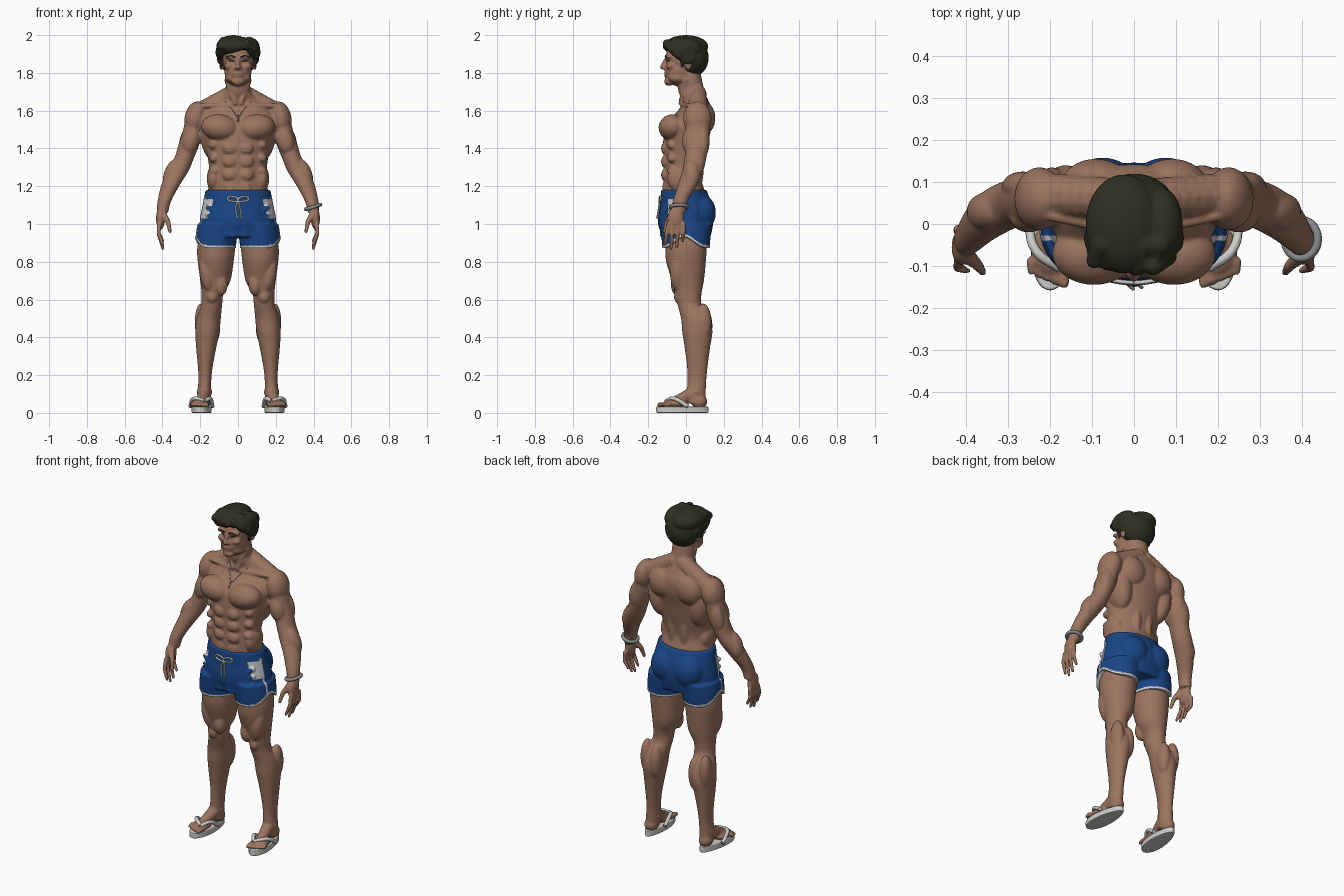
import bpy
import bmesh
import math
from mathutils import Vector, Matrix
from mathutils.bvhtree import BVHTree

default_cube = bpy.data.objects.get("Cube")
if default_cube:
    bpy.data.objects.remove(default_cube)


def material(name, colour):
    mat = bpy.data.materials.new(name)
    mat.use_nodes = True
    mat.diffuse_color = (*colour, 1)
    mat.node_tree.nodes["Principled BSDF"].inputs["Base Color"].default_value = (*colour, 1)
    return mat


skin = material("tan skin", (.33, .175, .115))
hair_brown = material("dark hair", (.028, .028, .015))
blue = material("shorts blue", (.01, .06, .24))
white = material("trim white", (.6, .6, .58))
metal = material("metal grey", (.25, .26, .27))


# ---- helpers: soft shapes gathered in a bmesh, then fused into one skin ----
def blob(bm, at, size, tilt=0, mirror=True):
    for side in ((1, -1) if mirror else (1,)):
        spot = Vector((at[0] * side, at[1], at[2]))
        turn = Matrix.Rotation(tilt * side, 4, 'Y')
        scale = Matrix.Diagonal((*size, 1))
        bmesh.ops.create_icosphere(bm, subdivisions=4, radius=1,
                                   matrix=Matrix.Translation(spot) @ turn @ scale)


def skin_rings(bm, rings):
    for lower, upper in zip(rings, rings[1:]):
        for i in range(len(lower)):
            j = (i + 1) % len(lower)
            bm.faces.new((lower[i], lower[j], upper[j], upper[i]))
    bm.faces.new(rings[0][::-1])
    bm.faces.new(rings[-1])


def loft(bm, sections, mirror=True, steps=5, sides=32):
    """Smooth stack of level ovals, each (x, y, z, x radius, y radius)."""
    rows = [Vector(s) for s in sections]
    rows = [rows[0]] + rows + [rows[-1]]
    path = []
    for a, b, c, d in zip(rows, rows[1:], rows[2:], rows[3:]):
        for k in range(steps):
            t = k / steps
            path.append(b + (c - a) * t / 2 + (a * 2 - b * 5 + c * 4 - d) * t * t / 2
                        + (b * 3 - a - c * 3 + d) * t ** 3 / 2)
    path.append(rows[-1])
    for side in ((1, -1) if mirror else (1,)):
        rings = []
        for x, y, z, rx, ry in path:
            angles = [math.tau * i / sides for i in range(sides)]
            rings.append([bm.verts.new((side * x + rx * math.cos(a), y + ry * math.sin(a), z))
                          for a in angles])
        skin_rings(bm, rings)


def limb(bm, start, end, thick, thin, mirror=True):
    """Row of balls that taper from start to end."""
    a, b = Vector(start), Vector(end)
    count = max(3, int((b - a).length / min(thick, thin) * 2))
    for i in range(count + 1):
        r = thick + (thin - thick) * i / count
        for side in ((1, -1) if mirror else (1,)):
            p = a.lerp(b, i / count)
            p.x *= side
            bmesh.ops.create_icosphere(bm, subdivisions=2, radius=r, matrix=Matrix.Translation(p))


def add_object(name, mesh, mats):
    obj = bpy.data.objects.new(name, mesh)
    bpy.context.collection.objects.link(obj)
    for mat in mats:
        mesh.materials.append(mat)
    return obj


def fuse(name, bm, mats, voxel, smoothing):
    bmesh.ops.recalc_face_normals(bm, faces=bm.faces)
    mesh = bpy.data.meshes.new(name)
    bm.to_mesh(mesh)
    bm.free()
    obj = add_object(name, mesh, mats)
    remesh = obj.modifiers.new("fuse", 'REMESH')
    remesh.mode, remesh.voxel_size = 'VOXEL', voxel
    smooth = obj.modifiers.new("soften", 'SMOOTH')
    smooth.factor, smooth.iterations = .5, smoothing
    graph = bpy.context.evaluated_depsgraph_get()
    done = bpy.data.meshes.new_from_object(obj.evaluated_get(graph))
    obj.modifiers.clear()
    obj.data = done
    done.materials.clear()
    for mat in mats:
        done.materials.append(mat)
    done.polygons.foreach_set("use_smooth", [True] * len(done.polygons))
    return obj


def cord(name, points, radius, mat, cyclic=False):
    curve = bpy.data.curves.new(name, 'CURVE')
    curve.dimensions, curve.bevel_depth, curve.bevel_resolution = '3D', radius, 2
    spline = curve.splines.new('BEZIER')
    spline.bezier_points.add(len(points) - 1)
    for knot, p in zip(spline.bezier_points, points):
        knot.co = p
        knot.handle_left_type = knot.handle_right_type = 'AUTO'
    spline.use_cyclic_u = cyclic
    curve.use_fill_caps = True
    return add_object(name, curve, [mat])


# ---- body: trunk and neck ----
body = bmesh.new()
loft(body, [(0, 0, .95, .16, .11), (0, 0, 1.05, .17, .12), (0, -.01, 1.17, .16, .11),
            (0, -.02, 1.25, .15, .1), (0, -.01, 1.35, .16, .11), (0, 0, 1.45, .18, .12),
            (0, .02, 1.53, .2, .12), (0, .05, 1.6, .18, .09), (0, .05, 1.65, .12, .07),
            (0, .03, 1.7, .07, .07), (0, .02, 1.76, .065, .065), (0, .01, 1.85, .06, .06)],
     mirror=False)
limb(body, (.03, .06, 1.69), (.22, .07, 1.58), .05, .055)          # trapezius
limb(body, (.02, -.02, 1.63), (.2, .02, 1.625), .012, .014)         # collarbone
limb(body, (.06, .0, 1.76), (.015, -.03, 1.64), .014, .012)         # neck cords
blob(body, at=(.095, -.07, 1.51), size=(.1, .075, .07), tilt=-.15)  # chest
blob(body, at=(.14, .04, 1.46), size=(.06, .08, .13), tilt=.15)     # lats
blob(body, at=(.09, .09, 1.56), size=(.085, .065, .09))             # shoulder blades
blob(body, at=(.04, .045, 1.32), size=(.035, .05, .18))             # spine muscles
blob(body, at=(.13, -.03, 1.24), size=(.035, .07, .07))             # obliques
for row in range(3):                                                # stomach
    height = 1.4 - .07 * row
    blob(body, at=(.042, -.108, height), size=(.04, .024, .034))
    blob(body, at=(.125, -.07, height + .02), size=(.03, .03, .025), tilt=.5)
blob(body, at=(.035, -.1, 1.19), size=(.04, .025, .05))

# arms and hands
loft(body, [(.23, .07, 1.6, .04, .05), (.24, .06, 1.5, .05, .065), (.26, .06, 1.42, .055, .06),
            (.285, .05, 1.35, .052, .058), (.32, .035, 1.28, .058, .056),
            (.36, .005, 1.2, .048, .05), (.39, -.03, 1.12, .036, .04),
            (.4, -.04, 1.06, .03, .038)])
blob(body, at=(.225, .06, 1.56), size=(.058, .075, .09), tilt=-.2)  # deltoid
blob(body, at=(.25, .02, 1.44), size=(.045, .04, .075), tilt=-.25)  # biceps
blob(body, at=(.265, .09, 1.44), size=(.045, .035, .09), tilt=-.25)
blob(body, at=(.35, .03, 1.27), size=(.04, .045, .08), tilt=-.4)    # forearm
blob(body, at=(.41, -.055, 1.03), size=(.024, .043, .06))           # palm
for finger in range(4):
    y = -.09 + .026 * finger
    reach = (.89, .87, .88, .91)[finger]
    limb(body, (.418, y, 1), (.42, y * 1.15, .95), .0125, .012)
    limb(body, (.42, y * 1.15, .95), (.398, y * 1.2 - .003, reach), .012, .009)
limb(body, (.4, -.07, 1.06), (.37, -.1, 1.01), .02, .014)           # thumb
limb(body, (.37, -.1, 1.01), (.36, -.115, .96), .014, .01)

# legs
loft(body, [(.1, 0, 1, .09, .11), (.115, 0, .88, .1, .11), (.118, 0, .8, .095, .105),
            (.12, .01, .7, .08, .085), (.135, .012, .63, .058, .07), (.14, .02, .57, .056, .064),
            (.155, .05, .5, .064, .076)][:7] +
           [(.162, .06, .43, .064, .08), (.168, .06, .35, .054, .068), (.173, .06, .25, .04, .055),
            (.175, .058, .18, .034, .05), (.178, .055, .12, .036, .05), (.18, .055, .05, .036, .05)])
blob(body, at=(.09, -.045, .68), size=(.035, .035, .06))            # thigh
blob(body, at=(.165, -.04, .74), size=(.04, .045, .1), tilt=.15)
blob(body, at=(.138, -.04, .615), size=(.03, .024, .035))           # kneecap
blob(body, at=(.13, .095, .46), size=(.036, .045, .1))              # calf
blob(body, at=(.195, .09, .48), size=(.034, .045, .1))
blob(body, at=(.178, .055, .11), size=(.043, .025, .022))           # ankle
blob(body, at=(.182, .07, .06), size=(.038, .042, .04))             # heel
limb(body, (.18, .03, .1), (.195, -.07, .055), .036, .026)          # instep
blob(body, at=(.197, -.06, .05), size=(.048, .06, .025))
for toe in range(5):
    x = .163 + .02 * toe
    limb(body, (x, -.09, .046), (x + .003, -.142 + .007 * toe, .043), .014, .0125 - .001 * toe)

# head
blob(body, at=(0, 0, 1.88), size=(.083, .108, .1), mirror=False)    # skull
blob(body, at=(0, -.04, 1.81), size=(.072, .072, .08), mirror=False)
blob(body, at=(0, -.09, 1.755), size=(.034, .025, .024), mirror=False)
blob(body, at=(.04, -.04, 1.775), size=(.03, .055, .028))           # jaw
blob(body, at=(.045, -.08, 1.835), size=(.028, .025, .02))          # cheek
blob(body, at=(.035, -.09, 1.885), size=(.036, .022, .012))         # brow ridge
limb(body, (0, -.108, 1.87), (0, -.126, 1.83), .01, .013, mirror=False)
blob(body, at=(.013, -.113, 1.826), size=(.01, .012, .01))          # nostril
blob(body, at=(0, -.106, 1.797), size=(.026, .011, .008), mirror=False)
blob(body, at=(0, -.103, 1.783), size=(.022, .012, .008), mirror=False)
blob(body, at=(.088, .012, 1.85), size=(.012, .022, .036))          # ear
figure = fuse("body", body, [skin], .006, 4)
surface = BVHTree.FromObject(figure, bpy.context.evaluated_depsgraph_get())


def on_front(x, z, lift, tree=surface):
    hit = tree.ray_cast(Vector((x, -1, z)), Vector((0, 1, 0)))[0]
    return (x, (hit.y if hit else -.1) - lift, z)


# ---- hair with a side parting ----
hair = bmesh.new()
blob(hair, at=(0, .035, 1.88), size=(.1, .085, .1), mirror=False)
blob(hair, at=(-.025, 0, 1.94), size=(.09, .118, .06), mirror=False)
blob(hair, at=(.07, -.005, 1.93), size=(.046, .09, .055), mirror=False)
blob(hair, at=(.095, .01, 1.89), size=(.018, .045, .045))
blob(hair, at=(.097, -.035, 1.91), size=(.022, .035, .04))
limb(hair, (.094, -.025, 1.89), (.088, -.02, 1.83), .012, .006)      # sideburn
for lock in range(5):                                               # swept fringe
    x = -.095 + .034 * lock
    limb(hair, (x + .02, -.05, 1.965), (x, -.105 + .006 * abs(lock - 3), 1.94), .028, .02, mirror=False)
limb(hair, (.045, -.1, 1.955), (.085, -.08, 1.925), .024, .018, mirror=False)
limb(hair, (-.09, -.085, 1.945), (-.1, -.06, 1.9), .02, .014, mirror=False)
fuse("hair", hair, [hair_brown], .006, 3)
for side in (1, -1):
    cord("eyebrow", [on_front(side * x, z, 0) for x, z in ((.014, 1.882), (.035, 1.89), (.06, 1.884))],
         .004, hair_brown)
    cord("eye", [on_front(side * x, 1.863, -.001) for x in (.022, .034, .046)], .003, hair_brown)

# ---- shorts: seat and two legs, hem raised at the outer sides ----
cloth = bmesh.new()
loft(cloth, [(0, -.012, 1.18, .172, .12), (0, 0, 1.1, .188, .138),
             (0, 0, 1.02, .202, .146), (0, 0, .93, .2, .13)], mirror=False)
loft(cloth, [(.105, 0, 1, .11, .135), (.115, 0, .93, .11, .13), (.12, 0, .86, .107, .125)])
blob(cloth, at=(.075, .075, 1.06), size=(.09, .083, .1))
blob(cloth, at=(0, -.1, 1.02), size=(.05, .05, .08), mirror=False)
for fold in range(4):                                               # creases
    limb(cloth, (.03, -.125, 1 - .02 * fold), (.16, -.085, 1.09 - .045 * fold), .014, .014)
shorts = fuse("shorts", cloth, [blue, white], .006, 4)


def hem(p):
    outer = min(1, max(0, (abs(p.x) - .14) / .07))
    return .872 + .06 * outer * math.exp(-((p.y + .01) / .07) ** 2)


for v in shorts.data.vertices:
    v.co.z = max(v.co.z, hem(v.co))
for face in shorts.data.polygons:
    p = face.center
    band = p.z < hem(p) + .014
    pocket = abs(p.x) > .1 and -.095 < p.y < -.035 and 1.03 < p.z < 1.13
    piping = abs(p.x) > .1 and abs(p.y + .035) < .006 and p.z < 1.14
    face.material_index = int(band or pocket or piping)

# drawstring bow
cloth_tree = BVHTree.FromObject(shorts, bpy.context.evaluated_depsgraph_get())
for side in (1, -1):
    loop = ((0, 1.125), (.03, 1.145), (.055, 1.135), (.03, 1.12))
    cord("bow_loop", [on_front(side * x, z, .005, cloth_tree) for x, z in loop], .005, white, True)
    tail = ((0, 1.125), (.012, 1.08), (.01 + .008 * side, 1.03))
    cord("bow_tail", [on_front(side * x, z, .005, cloth_tree) for x, z in tail], .0045, white)

# ---- sandals ----
for side, label in ((1, "left"), (-1, "right")):
    sole = bmesh.new()
    rim = []
    for i in range(40):
        a = math.tau * i / 40
        front = (1 - math.sin(a)) / 2
        half = .043 + .017 * front
        rim.append(sole.verts.new((side * (.182 + .018 * front + half * math.cos(a)),
                                   -.02 + .138 * math.sin(a), 0)))
    top = bmesh.ops.extrude_face_region(sole, geom=[sole.faces.new(rim)])["geom"]
    bmesh.ops.translate(sole, vec=(0, 0, .034), verts=[v for v in top if isinstance(v, bmesh.types.BMVert)])
    bmesh.ops.recalc_face_normals(sole, faces=sole.faces)
    mesh = bpy.data.meshes.new("sole")
    sole.to_mesh(mesh)
    sole.free()
    obj = add_object(label + "_sandal_sole", mesh, [white])
    edge = obj.modifiers.new("rounded edge", 'BEVEL')
    edge.width, edge.segments = .006, 2
    toe_post = (side * .177, -.105, .062)
    for x, bulge in ((.135, .15), (.252, .232)):
        cord(label + "_sandal_strap", [toe_post, (side * bulge, -.065, .076), (side * x, .01, .035)],
             .011, white)

# ---- bracelet and necklace ----
ring = [(.398 + .039 * math.cos(a), -.036 + .045 * math.sin(a), 1.09 + .012 * math.cos(a))
        for a in (math.tau * i / 12 for i in range(12))]
cord("bracelet", ring, .01, metal, True)
chain = [on_front(.07 * t, 1.57 + .08 * abs(t), .001) for t in (-1, -.6, -.3, 0, .3, .6, 1)]
cord("necklace", chain, .002, metal)
cord("pendant", [on_front(0, z, .003) for z in (1.575, 1.56, 1.545)], .005, metal)
